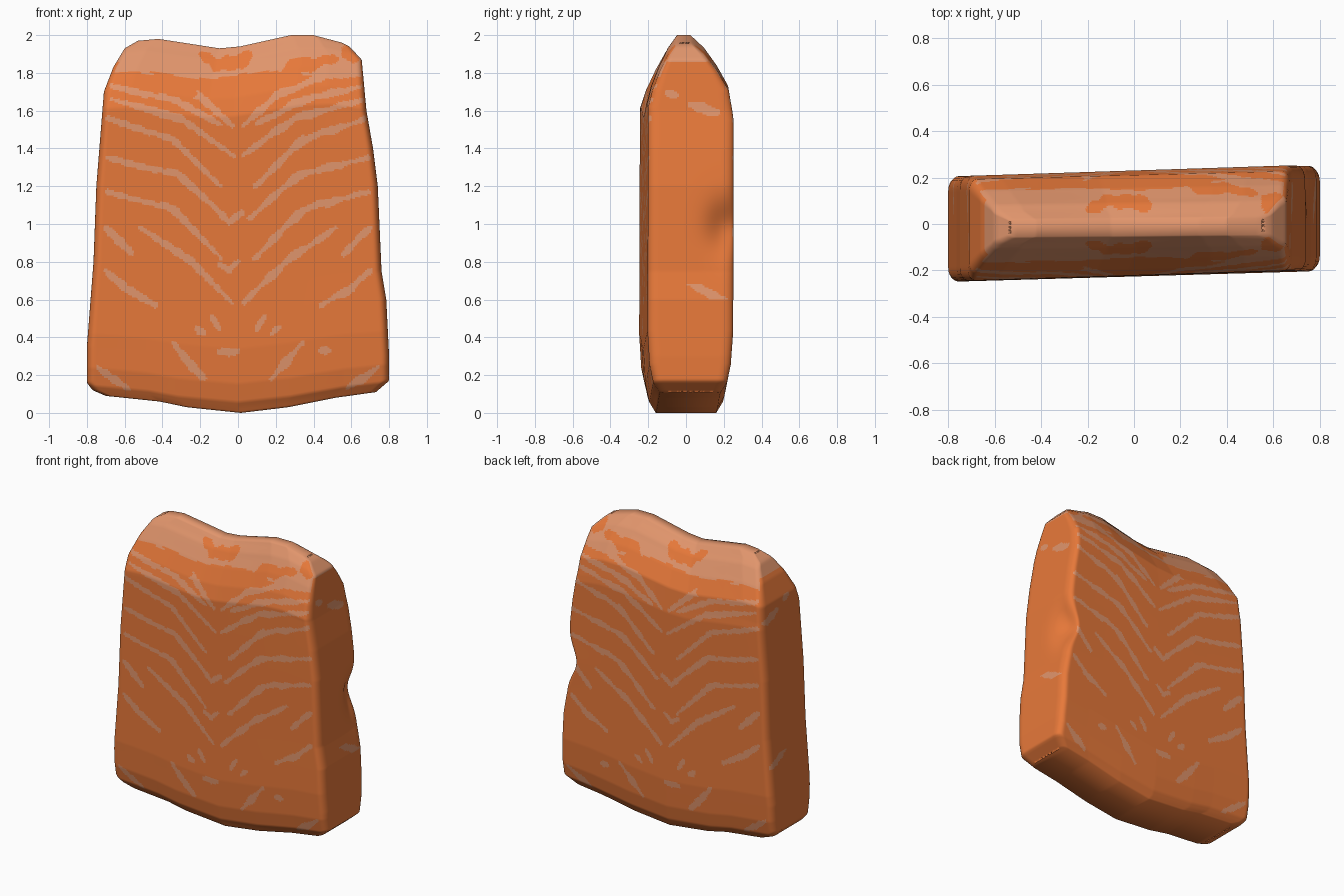
import bpy, bmesh, math

if "Cube" in bpy.data.objects:
    bpy.data.objects.remove(bpy.data.objects["Cube"])

def curve(pts, v):
    """Piecewise-linear profile lookup."""
    if v <= pts[0][0]:
        return pts[0][1]
    for (a, p), (b, q) in zip(pts, pts[1:]):
        if v <= b:
            return p + (q - p) * (v - a) / (b - a)
    return pts[-1][1]

def material(name, rgb):
    m = bpy.data.materials.new(name)
    m.diffuse_color = (*rgb, 1)
    m.use_nodes = True
    m.node_tree.nodes["Principled BSDF"].inputs["Base Color"].default_value = m.diffuse_color
    return m

# Outline profiles: top and bottom edges across the width, sides by height
TOP = [(-1, 1.97), (-.8, 1.98), (-.2, 1.93), (0, 1.94), (.5, 2), (.72, 2), (1, 1.96)]
BOTTOM = [(-1, .09), (-.6, .06), (-.4, .03), (0, 0), (.35, .03), (.7, .08), (1, .11)]
LEFT = [(.09, -.70), (.12, -.77), (.16, -.80), (.35, -.80), (.8, -.765), (1.2, -.75),
        (1.7, -.71), (1.83, -.66), (1.93, -.6), (1.97, -.53)]
RIGHT = [(.11, .73), (.17, .80), (.3, .80), (.6, .785), (.75, .76), (1.2, .74),
         (1.4, .715), (1.6, .68), (1.87, .655), (1.94, .59), (1.96, .55)]
# Thickness profiles by height
FRONT = [(0, -.16), (.06, -.195), (.16, -.215), (.35, -.226), (1.62, -.222),
         (1.72, -.195), (1.83, -.15), (1.93, -.10), (2, -.05)]
BACK = [(0, .16), (.06, .195), (.16, .215), (.35, .228), (1.55, .23),
        (1.72, .21), (1.83, .155), (1.93, .09), (2, .02)]

# Fat lines on one half, mirrored to the other
HALF_LINES = [
    [(.03, 1.52), (.2, 1.68), (.5, 1.80)],
    [(.10, 1.53), (.35, 1.66), (.67, 1.73)],
    [(.02, 1.36), (.3, 1.56), (.67, 1.66)],
    [(.09, 1.20), (.35, 1.45), (.69, 1.56)],
    [(.06, 1.03), (.32, 1.26), (.69, 1.35)],
    [(.09, .82), (.35, 1.08), (.69, 1.17)],
    [(.03, .58), (.25, .80), (.52, .98)],
    [(.56, .84), (.70, .98)],
    [(.44, .57), (.60, .66), (.70, .75)],
    [(.18, .18), (.25, .26), (.34, .37)],
    [(.58, .13), (.74, .24)],
    [(.18, .42), (.22, .45)],
    [(.10, .44), (.14, .51)],
]
CENTRE_LINES = [[(-.11, 1.07), (-.05, 1.01), (.02, 1.06)],
                [(-.10, .79), (-.05, .76), (0, .80)],
                [(-.10, .32), (0, .325)], [(.44, .33), (.48, .33)]]
# Orange patches inside the pale top band
PATCHES = [[(-.19, 1.90), (-.1, 1.84), (0, 1.85), (.06, 1.90)],
           [(-.60, 1.755), (-.4, 1.75), (-.24, 1.70)],
           [(.22, 1.77), (.32, 1.84), (.50, 1.87)],
           [(.57, 1.93), (.62, 1.88)]]
LINES = CENTRE_LINES + [[(s * x, z) for x, z in l] for l in HALF_LINES for s in (1, -1)]

def near(lines, x, z, width):
    """True when a point lies on a stroke with tapered, ragged edges."""
    for line in lines:
        if not line[0][1] - .09 < z < line[-1][1] + .09 and len(line) < 3:
            continue
        n = len(line) - 1
        for i in range(n):
            (ax, az), (bx, bz) = line[i], line[i + 1]
            dx, dz = bx - ax, bz - az
            s = max(0, min(1, ((x - ax) * dx + (z - az) * dz) / (dx * dx + dz * dz)))
            d = math.hypot(x - ax - s * dx, z - az - s * dz)
            if d > .06:
                continue
            along = (i + s) / n
            w = width * (.6 + .4 * math.sin(math.pi * along))
            w *= 1 + .25 * math.sin(23 * x + 31 * z) + .15 * math.sin(71 * x - 53 * z)
            if d < w:
                return True
    return False

def is_pale(x, y, z, side):
    if side:
        # Short fat lines on the side walls
        return z > 1.86 or near([[(.03, 1.63), (.17, 1.59)], [(.02, .69), (.22, .59)],
                                 [(-.1, 1.69), (-.06, 1.68)]], y, z, .025)
    if near(PATCHES, x, z, .038):
        return False
    return z > 1.79 + .02 * math.sin(9 * x) or near(LINES, x, z, .02)

# Half cross-section as (width fraction, depth fraction), left to right
COLS, ROWS, SIDE = 150, 200, 16
corner = [(1 - .05 * (1 - math.cos(a)), .75 + .25 * math.sin(a))
          for a in (math.pi / 2 * i / 6 for i in range(7))]
right = [(1, .75 * i / SIDE) for i in range(SIDE)] + corner
flat = [(-.95 + 1.9 * i / COLS, 1) for i in range(1, COLS)]
half = [(-u, f) for u, f in right] + flat + right[::-1]
K = len(half)
ring = [(u, f, FRONT) for u, f in half] + [(u, f, BACK) for u, f in half[-2:0:-1]]
N = len(ring)

def height(u, t):
    b = curve(BOTTOM, u)
    return b + t * (curve(TOP, u) - b)

# Fillet body
bm = bmesh.new()
rows = []
for j in range(ROWS + 1):
    t = j / ROWS
    xl, xr = curve(LEFT, height(-1, t)), curve(RIGHT, height(1, t))
    depth = {id(p): curve(p, 2 * t) for p in (FRONT, BACK)}
    row = []
    for u, f, prof in ring:
        z = height(u, t)
        x = xl + (xr - xl) * (u + 1) / 2
        y = f * depth[id(prof)] + .023 * u * min(1, 4 * (1 - t) + .2)
        # Shallow dent in the back edge of the right side
        if u > .6 and y > 0:
            g = math.exp(-((z - .98) / .13) ** 2 - ((y - .22) / .1) ** 2)
            x -= .07 * g * (u - .6) / .4
        row.append(bm.verts.new((x, y, z)))
    rows.append(row)
for a, b in zip(rows, rows[1:]):
    for k in range(N):
        m = (k + 1) % N
        face = bm.faces.new((a[k], a[m], b[m], b[k]))
        c = face.calc_center_median()
        face.material_index = int(is_pale(c.x, c.y, c.z, abs(ring[k][0]) > .985))
# Underside and top ridge, spanning front to back
for row, mat in ((rows[0], 0), (rows[-1], 1)):
    for k in range(K - 1):
        vs = list(dict.fromkeys((row[k], row[k + 1], row[(N - k - 1) % N], row[(N - k) % N])))
        if len(vs) > 2:
            bm.faces.new(vs).material_index = mat
bmesh.ops.recalc_face_normals(bm, faces=bm.faces)
for face in bm.faces:
    face.smooth = True
mesh = bpy.data.meshes.new("fish_fillet")
bm.to_mesh(mesh)
bm.free()
mesh.materials.append(material("orange flesh", (.80, .19, .042)))
mesh.materials.append(material("pale fat", (.75, .30, .15)))
fillet = bpy.data.objects.new("fish_fillet", mesh)
bpy.context.collection.objects.link(fillet)
